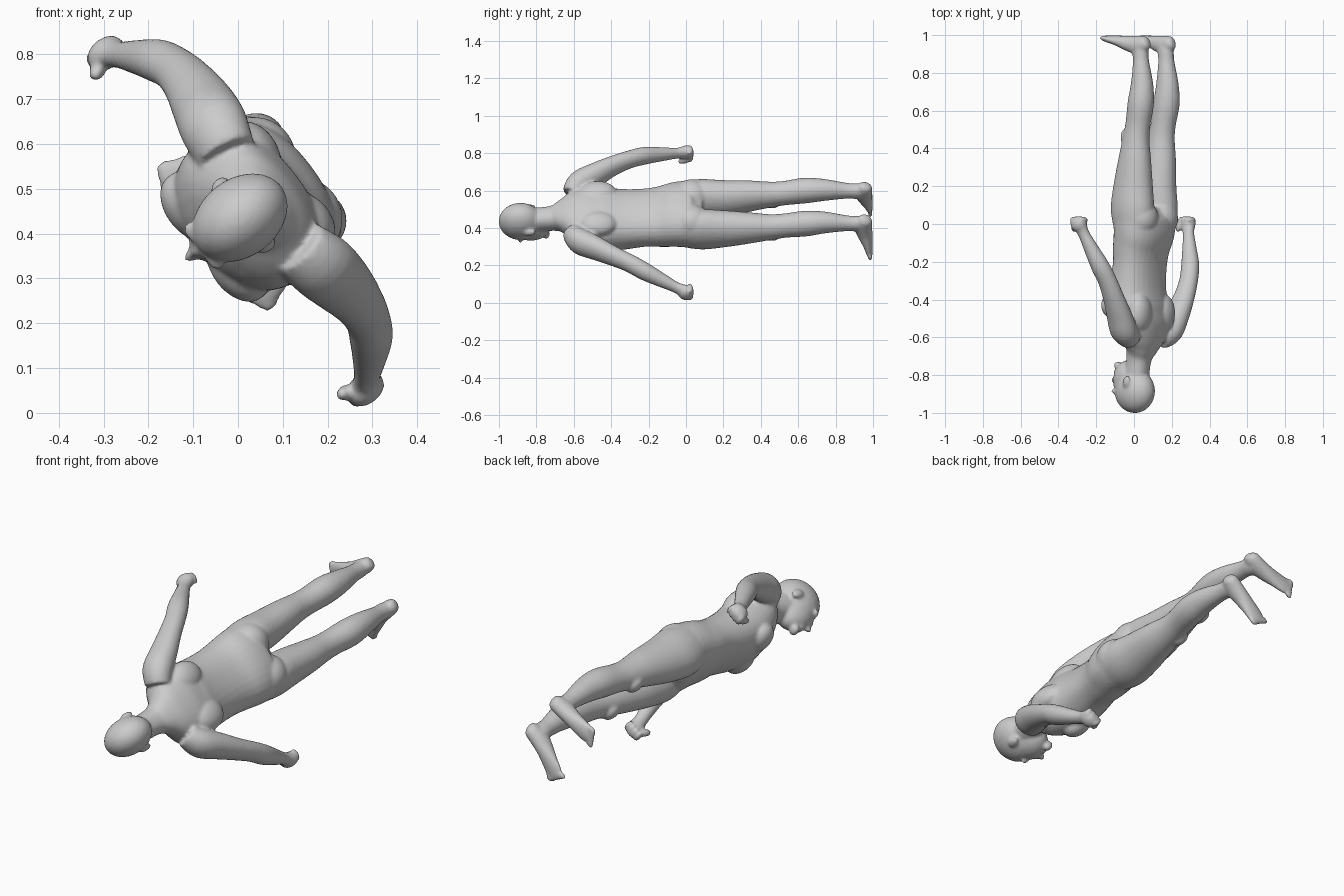
import bpy, bmesh
from math import cos, sin, pi
from mathutils import Vector, Matrix

# The figure is modelled upright (faces -y, z up, centred on x = 0), then laid along y.
bm = bmesh.new()


def catmull(p, n=5):
    """Smoothly resample a list of stations."""
    out = []
    for i in range(len(p) - 1):
        a, b, c, d = p[max(i - 1, 0)], p[i], p[i + 1], p[min(i + 2, len(p) - 1)]
        for k in range(n):
            t = k / n
            out.append([0.5 * (2 * q + (r - o) * t + (2 * o - 5 * q + 4 * r - s) * t * t
                        + (3 * q - o - 3 * r + s) * t ** 3) for o, q, r, s in zip(a, b, c, d)])
    return out + [list(p[-1])]


def tube(stations, side=1, power=2.0, seg=32):
    """Loft superellipse rings through (x, y, z, width, depth) stations."""
    pts = catmull([(side * s[0], *s[1:]) for s in stations])
    rings = []
    for i, s in enumerate(pts):
        t = (Vector(pts[min(i + 1, len(pts) - 1)][:3]) - Vector(pts[max(i - 1, 0)][:3])).normalized()
        u = Vector((1, 0, 0))
        u = (u - t * t.dot(u)).normalized()
        v = t.cross(u)
        ring = []
        for k in range(seg):
            c, d = cos(2 * pi * k / seg), sin(2 * pi * k / seg)
            r = (abs(c) ** power + abs(d) ** power) ** (-1 / power)
            ring.append(bm.verts.new(Vector(s[:3]) + u * c * r * s[3] + v * d * r * s[4]))
        rings.append(ring)
    for a, b in zip(rings, rings[1:]):
        for k in range(seg):
            j = (k + 1) % seg
            bm.faces.new((a[k], a[j], b[j], b[k]))
    bm.faces.new(rings[0][::-1])
    bm.faces.new(rings[-1])


def ball(c, r, rot=0):
    m = Matrix.Translation(c) @ Matrix.Rotation(rot, 4, 'X') @ Matrix.Diagonal((*r, 1))
    bmesh.ops.create_uvsphere(bm, u_segments=24, v_segments=16, radius=1, matrix=m)


# torso and neck
tube([(0, .085, -.10, .13, .08), (0, .075, -.04, .185, .125), (0, .075, .04, .188, .132),
      (0, .055, .13, .176, .122), (0, .045, .22, .168, .115), (0, .03, .34, .172, .128),
      (0, .03, .45, .185, .138), (0, .05, .54, .19, .122), (0, .06, .61, .15, .095),
      (0, .055, .66, .098, .075), (0, .04, .71, .066, .064), (0, .025, .80, .062, .064)], power=2.3)

# head, jaw, nose, lips and chin
ball((0, .012, .885), (.088, .117, .116))
ball((0, -.035, .825), (.069, .083, .105), .15)
ball((0, -.118, .825), (.015, .026, .019))
ball((0, -.112, .85), (.011, .016, .035), -.2)
ball((0, -.104, .785), (.03, .016, .014))
ball((0, -.098, .748), (.03, .022, .02))

for s in (-1, 1):
    # ears and brows
    ball((s * .086, .022, .835), (.014, .022, .034), .25)
    ball((s * .035, -.092, .885), (.032, .016, .012))
    # chest, shoulder blades and buttocks
    ball((s * .085, -.058, .43), (.088, .06, .075))
    ball((s * .10, .125, .47), (.075, .055, .10))
    ball((s * .085, .12, -.03), (.093, .092, .10))
    # arm
    tube([(s0, y, z, w, d) for s0, y, z, w, d in [
        (.13, .075, .60, .06, .07), (.195, .09, .565, .068, .078), (.25, .10, .48, .06, .072),
        (.305, .105, .39, .05, .06), (.352, .10, .30, .046, .052), (.392, .08, .22, .046, .050),
        (.43, .045, .12, .036, .038), (.455, .02, .05, .028, .032), (.472, .005, .0, .034, .042)]], s)
    # fist with fingers and thumb
    ball((s * .475, 0, .0), (.034, .046, .042))
    for k in range(4):
        ball((s * .468, -.036 + k * .023, -.026 + abs(k - 1.5) * .003), (.031, .0125, .018))
    ball((s * .452, -.042, .012), (.017, .018, .034), .3)
    # leg
    tube([(.10, .08, .03, .085, .11), (.102, .075, -.08, .096, .125), (.102, .08, -.2, .091, .112),
          (.108, .095, -.34, .078, .092), (.11, .105, -.45, .066, .074), (.11, .118, -.53, .063, .068),
          (.112, .138, -.64, .067, .071), (.11, .145, -.74, .057, .061), (.11, .138, -.86, .041, .044),
          (.11, .132, -.92, .039, .046), (.112, .12, -.96, .036, .045)], s)
    ball((s * .11, .045, -.46), (.042, .03, .05))
    # foot
    tube([(.11, .188, -.962, .016, .02), (.11, .17, -.957, .034, .039), (.115, .12, -.948, .039, .049),
          (.125, .06, -.957, .039, .041), (.14, 0, -.971, .044, .027), (.152, -.045, -.979, .046, .019),
          (.158, -.072, -.983, .036, .014)], s)
    # toes
    for k in range(5):
        ball((s * (.126 + k * .0175), -.088 + k * .009, -.985), (.0125 - k * .0007, .022, .0125))

mesh = bpy.data.meshes.new("body")
bm.to_mesh(mesh)
bm.free()
body = bpy.data.objects.new("body", mesh)
bpy.context.collection.objects.link(body)

# fuse all parts into one smooth skin
rem = body.modifiers.new("fuse", 'REMESH')
rem.mode = 'VOXEL'
rem.voxel_size = .0075
rem.use_smooth_shade = True
smooth = body.modifiers.new("soften", 'SMOOTH')
smooth.factor = .5
smooth.iterations = 7

# lay the figure down, rolled about its long axis
body.matrix_world = Matrix(((.61, .79, 0, -.005), (0, 0, -1, 0), (-.79, .61, 0, .428), (0, 0, 0, 1)))
